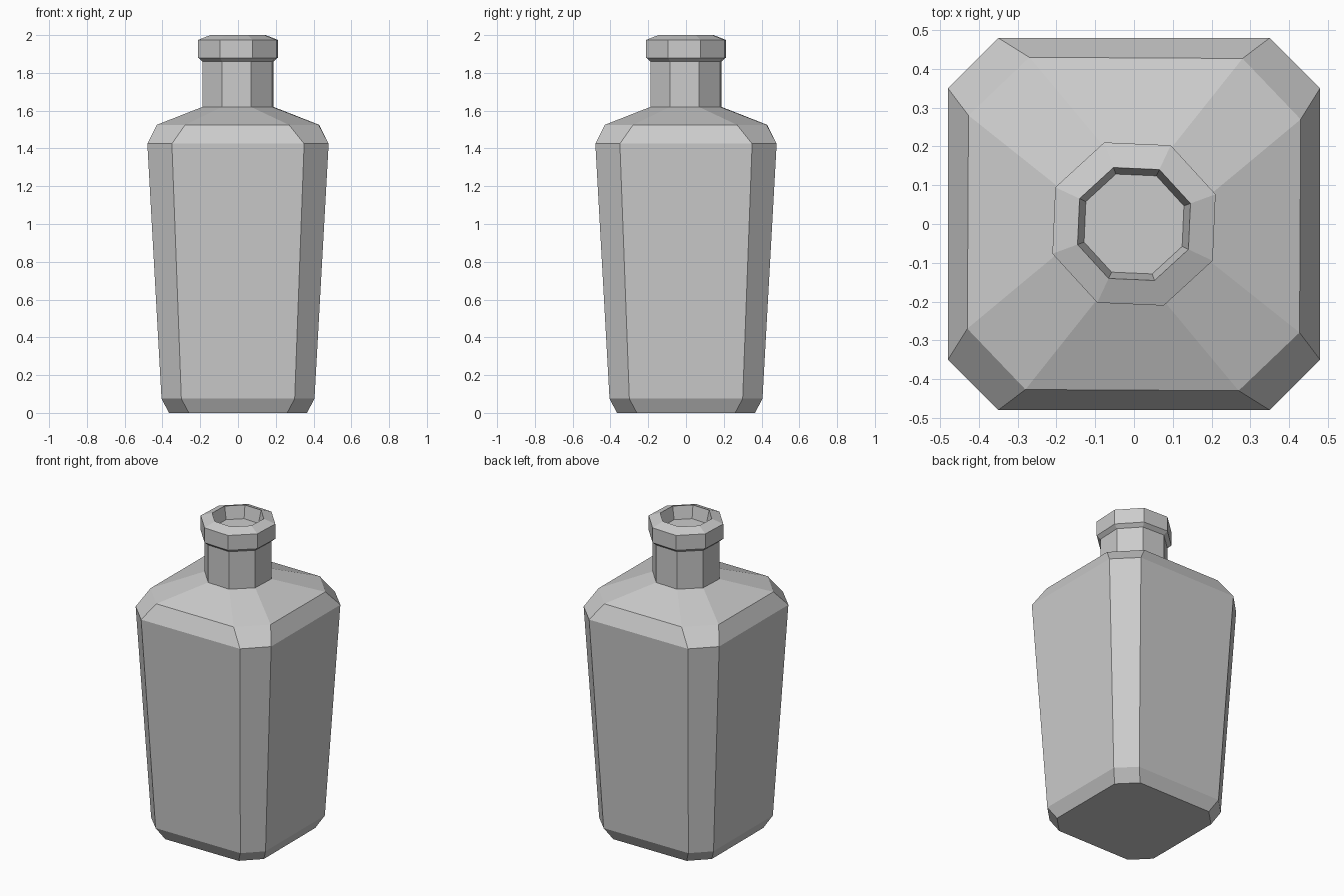
import bpy, bmesh
from math import cos, sin, radians

cube = bpy.data.objects.get("Cube")
if cube:
    bpy.data.objects.remove(cube, do_unlink=True)

mat = bpy.data.materials.new("plain grey")
mat.use_nodes = True
grey = (0.6, 0.6, 0.6, 1)
mat.diffuse_color = grey
mat.node_tree.nodes["Principled BSDF"].inputs["Base Color"].default_value = grey


def four_way(a, b, z):
    """Eight-sided ring: two corner points turned through four quarters."""
    ring = []
    for _ in range(4):
        ring += [(*a, z), (*b, z)]
        a, b = (-a[1], a[0]), (-b[1], b[0])
    return ring


def square_ring(half, corner, z):
    """Square section with cut corners."""
    return four_way((half, corner), (corner, half), z)


def neck_ring(r, z):
    """Regular octagon, slightly turned against the body."""
    a, b = radians(20), radians(65)
    return four_way((r * cos(a), r * sin(a)), (r * cos(b), r * sin(b)), z)


rings = [
    # chamfered base and flaring body
    square_ring(0.365, 0.26, 0),
    square_ring(0.405, 0.30, 0.075),
    square_ring(0.48, 0.35, 1.425),
    # shoulder
    four_way((0.43, 0.27), (0.28, 0.427), 1.525),
    # neck
    neck_ring(0.2, 1.62),
    neck_ring(0.2, 1.86),
    # lip
    neck_ring(0.224, 1.88),
    neck_ring(0.224, 1.975),
    neck_ring(0.155, 2),
    # mouth recess
    neck_ring(0.137, 1.92),
]

bm = bmesh.new()
loops = [[bm.verts.new(p) for p in ring] for ring in rings]
for low, high in zip(loops, loops[1:]):
    for i in range(8):
        j = (i + 1) % 8
        bm.faces.new((low[i], low[j], high[j], high[i]))
bm.faces.new(loops[0][::-1])
bm.faces.new(loops[-1])
bmesh.ops.recalc_face_normals(bm, faces=bm.faces)
mesh = bpy.data.meshes.new("bottle")
bm.to_mesh(mesh)
bm.free()
mesh.materials.append(mat)
bottle = bpy.data.objects.new("bottle", mesh)
bpy.context.collection.objects.link(bottle)
